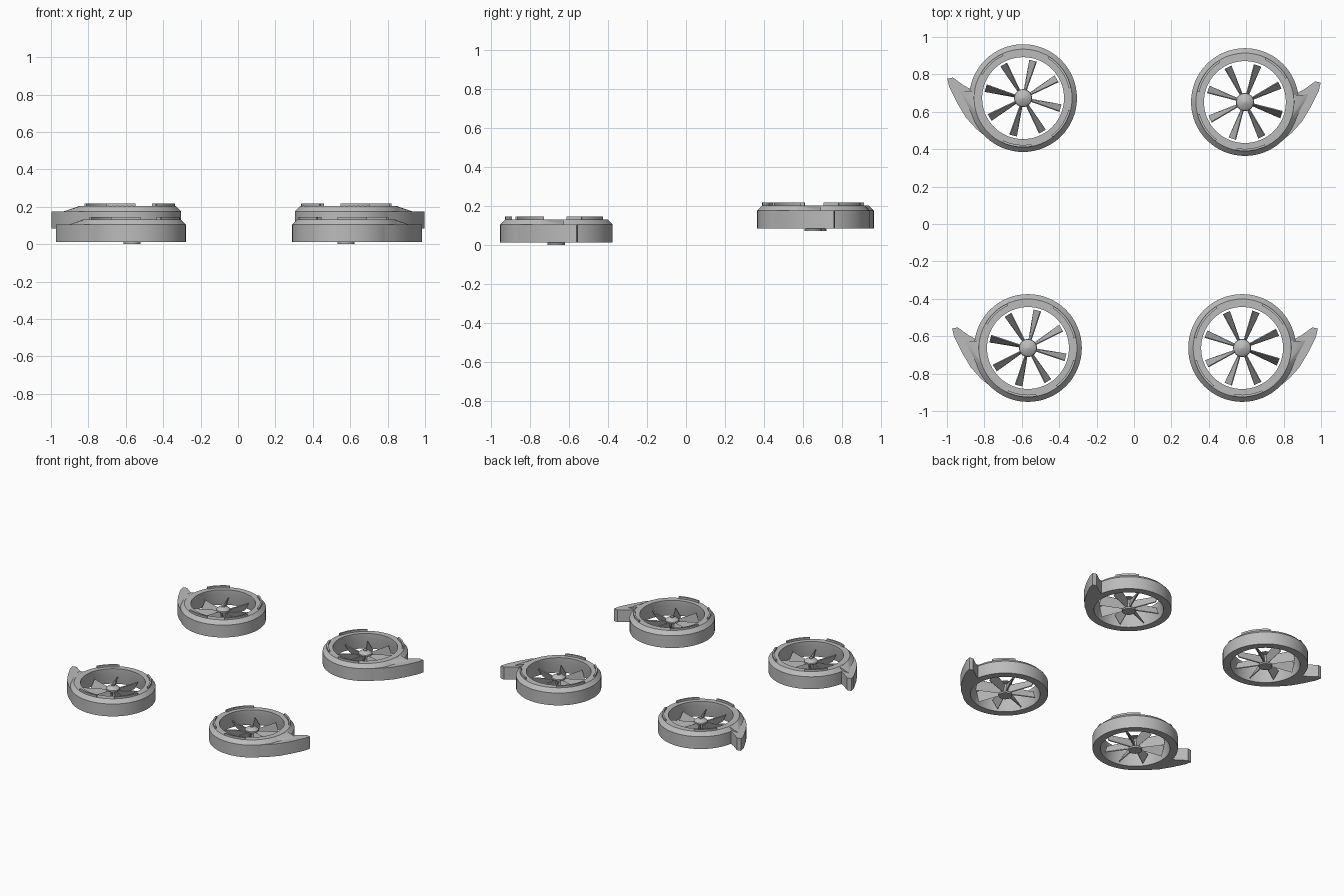
import bpy, bmesh
from math import sin, cos, pi, radians
from mathutils import Vector

cube = bpy.data.objects.get("Cube")
if cube:
    bpy.data.objects.remove(cube)

grey = bpy.data.materials.new("plain grey")
grey.use_nodes = True
grey.diffuse_color = (0.5, 0.5, 0.5, 1)
grey.node_tree.nodes["Principled BSDF"].inputs["Base Color"].default_value = (0.5, 0.5, 0.5, 1)


def polar(r, deg, z):
    return Vector((r * cos(radians(deg)), r * sin(radians(deg)), z))


def finish(bm, name, centre, side):
    """Mirror by side, place at the pod centre and shade."""
    for v in bm.verts:
        v.co.x *= side
    bmesh.ops.recalc_face_normals(bm, faces=bm.faces)
    mesh = bpy.data.meshes.new(name)
    bm.to_mesh(mesh)
    bm.free()
    mesh.materials.append(grey)
    ob = bpy.data.objects.new(name, mesh)
    ob.location = centre
    bpy.context.collection.objects.link(ob)
    bpy.ops.object.select_all(action='DESELECT')
    ob.select_set(True)
    bpy.context.view_layer.objects.active = ob
    bpy.ops.object.shade_smooth_by_angle(angle=radians(25))


def sweep(bm, profile, start=0, end=360, steps=64):
    """Revolve a closed (r, z) profile, capping the ends of partial arcs."""
    full = end - start == 360
    rings = [[bm.verts.new(polar(r, start + (end - start) * i / steps, z)) for r, z in profile]
             for i in range(steps if full else steps + 1)]
    n = len(profile)
    for i in range(steps):
        a, b = rings[i], rings[(i + 1) % len(rings)]
        for j in range(n):
            k = (j + 1) % n
            bm.faces.new((a[j], a[k], b[k], b[j]))
    if not full:
        bm.faces.new(rings[0])
        bm.faces.new(rings[-1])


def loft(bm, sections):
    """Join equal loops of points and cap both ends."""
    loops = [[bm.verts.new(p) for p in s] for s in sections]
    n = len(loops[0])
    for a, b in zip(loops, loops[1:]):
        for j in range(n):
            bm.faces.new((a[j], a[(j + 1) % n], b[(j + 1) % n], b[j]))
    bm.faces.new(loops[0])
    bm.faces.new(loops[-1])


def duct_ring(name, centre, side):
    bm = bmesh.new()
    sweep(bm, [(0.288, 0.013), (0.288, 0.105), (0.262, 0.132),
               (0.219, 0.132), (0.219, 0.105), (0.235, 0.013)])
    # raised lips on the rim
    for start, end in ((30, 65), (122, 168), (195, 233), (260, 295)):
        sweep(bm, [(0.262, 0.128), (0.262, 0.146), (0.25, 0.146), (0.25, 0.128)],
              start, end, 10)
    finish(bm, name, centre, side)


def fin(name, centre, side):
    # swept prism beside the ring
    outline = [(0.375, 0.11), (0.405, 0.104), (0.395, 0.06), (0.35, -0.03),
               (0.305, -0.105), (0.25, -0.165), (0.185, -0.218),
               (0.23, -0.12), (0.25, 0.03), (0.275, 0.045), (0.32, 0.07)]
    bm = bmesh.new()
    loft(bm, [[(x, y, z) for x, y in outline] for z in (0.013, 0.105)])
    finish(bm, name, centre, side)


def fin_ramp(name, centre, side):
    # sloping fillet from the rim down on to the fin
    bm = bmesh.new()
    for i in range(9):
        a = -40 + 6 * i
        bm.verts.new(polar(0.26, a, 0.131))
        bm.verts.new(polar(0.26, a, 0.1))
    bm.verts.new((0.34, 0.04, 0.104))
    bm.verts.new((0.225, -0.18, 0.104))
    bmesh.ops.convex_hull(bm, input=bm.verts)
    finish(bm, name, centre, side)


def hub(name, centre):
    bm = bmesh.new()
    # base disc, shaft, domed cap and knob in one turned profile
    profile = [(0.045, 0.0), (0.045, 0.012), (0.024, 0.016), (0.024, 0.08),
               (0.048, 0.084), (0.046, 0.092), (0.034, 0.102), (0.011, 0.109),
               (0.011, 0.116), (0.0005, 0.119), (0.0005, 0.0)]
    sweep(bm, profile, steps=32)
    finish(bm, name, centre, 1)


def blades(name, centre, side, turn):
    bm = bmesh.new()
    for i in range(8):
        a = turn + 45 * i
        out, across = polar(1, a, 0), polar(1, a + 90, 0)
        sections = []
        for r, half in ((0.02, 0.006), (0.207, 0.021)):
            # slanted blade section, thin along the slope
            corners = [(-half, 0.018), (-half + 0.005, 0.014), (half, 0.076), (half - 0.005, 0.08)]
            sections.append([out * r + across * (w * side) + Vector((0, 0, z)) for w, z in corners])
        loft(bm, sections)
    finish(bm, name, centre, 1)


pods = (("front_left", 0.578, -0.663, 0.0, 1, 24), ("front_right", -0.567, -0.663, 0.0, -1, 31),
        ("rear_left", 0.593, 0.652, 0.071, 1, 26), ("rear_right", -0.593, 0.673, 0.071, -1, 30))
for label, x, y, z, side, turn in pods:
    centre = (x, y, z)
    duct_ring(label + "_duct_ring", centre, side)
    fin(label + "_fin", centre, side)
    fin_ramp(label + "_fin_ramp", centre, side)
    hub(label + "_rotor_hub", centre)
    blades(label + "_rotor_blades", centre, side, turn)
